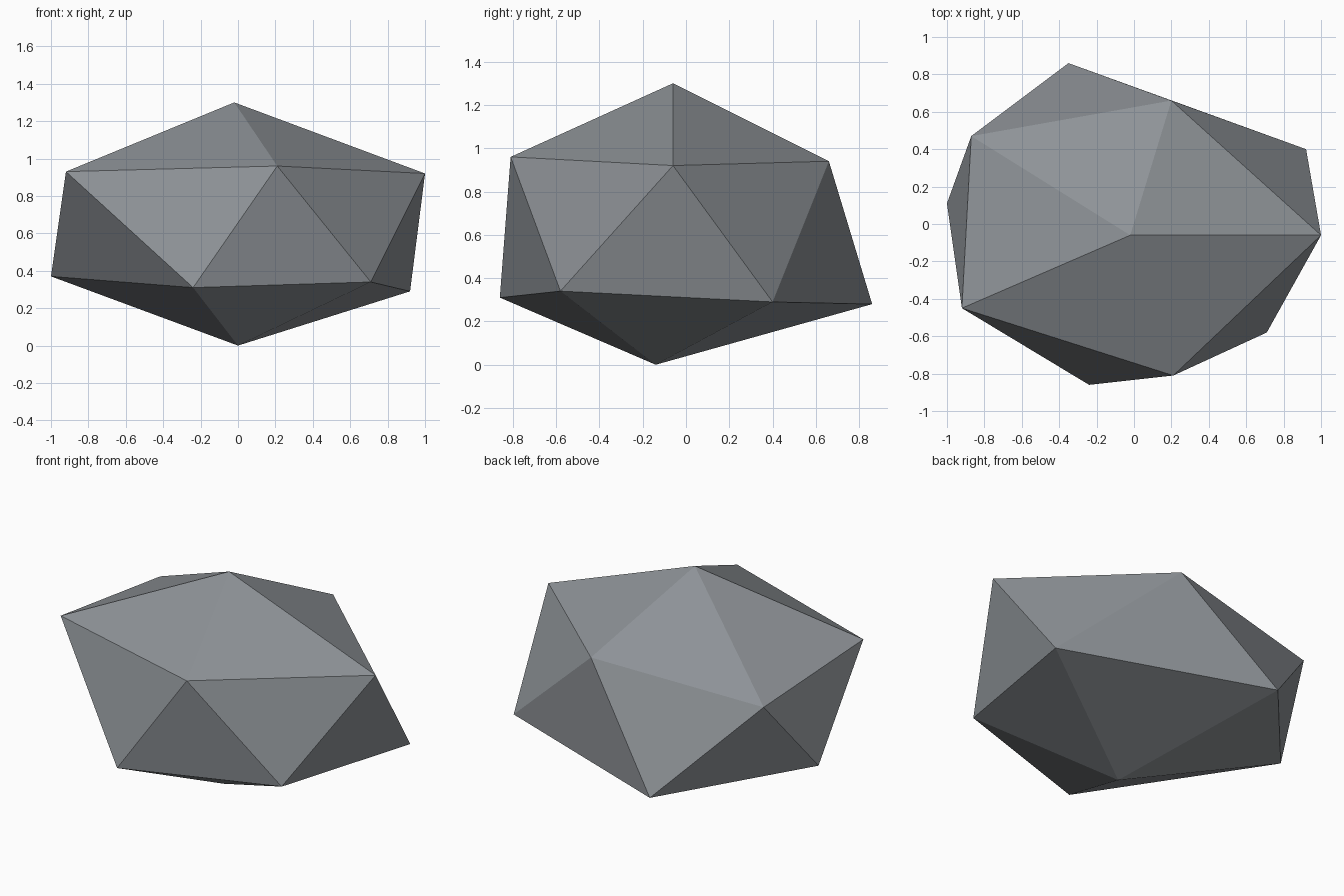
import bpy, bmesh

if "Cube" in bpy.data.objects:
    bpy.data.objects.remove(bpy.data.objects["Cube"], do_unlink=True)

# Stone colour
stone = bpy.data.materials.new("stone grey")
stone.use_nodes = True
grey = (0.27, 0.29, 0.31, 1)
stone.diffuse_color = grey
bsdf = next(n for n in stone.node_tree.nodes if n.type == 'BSDF_PRINCIPLED')
bsdf.inputs["Base Color"].default_value = grey
bsdf.inputs["Roughness"].default_value = 0.9

# Poles and two staggered rings of an irregular twenty-sided rock
top, bottom = (-0.02, -0.06, 1.30), (0, -0.14, 0)
upper = [(1, -0.06, 0.92), (0.2, 0.66, 0.94), (-0.87, 0.47, 0.84),
         (-0.92, -0.45, 0.93), (0.21, -0.81, 0.96)]
lower = [(0.92, 0.4, 0.29), (-0.35, 0.86, 0.28), (-1, 0.11, 0.37),
         (-0.24, -0.86, 0.31), (0.71, -0.58, 0.34)]

bm = bmesh.new()
t, b = bm.verts.new(top), bm.verts.new(bottom)
up = [bm.verts.new(p) for p in upper]
low = [bm.verts.new(p) for p in lower]
for i in range(5):
    j = (i + 1) % 5
    for tri in ((t, up[i], up[j]), (up[i], low[i], up[j]),
                (low[i], low[j], up[j]), (b, low[j], low[i])):
        bm.faces.new(tri)
bmesh.ops.recalc_face_normals(bm, faces=bm.faces)

mesh = bpy.data.meshes.new("rock")
bm.to_mesh(mesh)
bm.free()
mesh.materials.append(stone)
rock = bpy.data.objects.new("rock", mesh)
bpy.context.collection.objects.link(rock)
